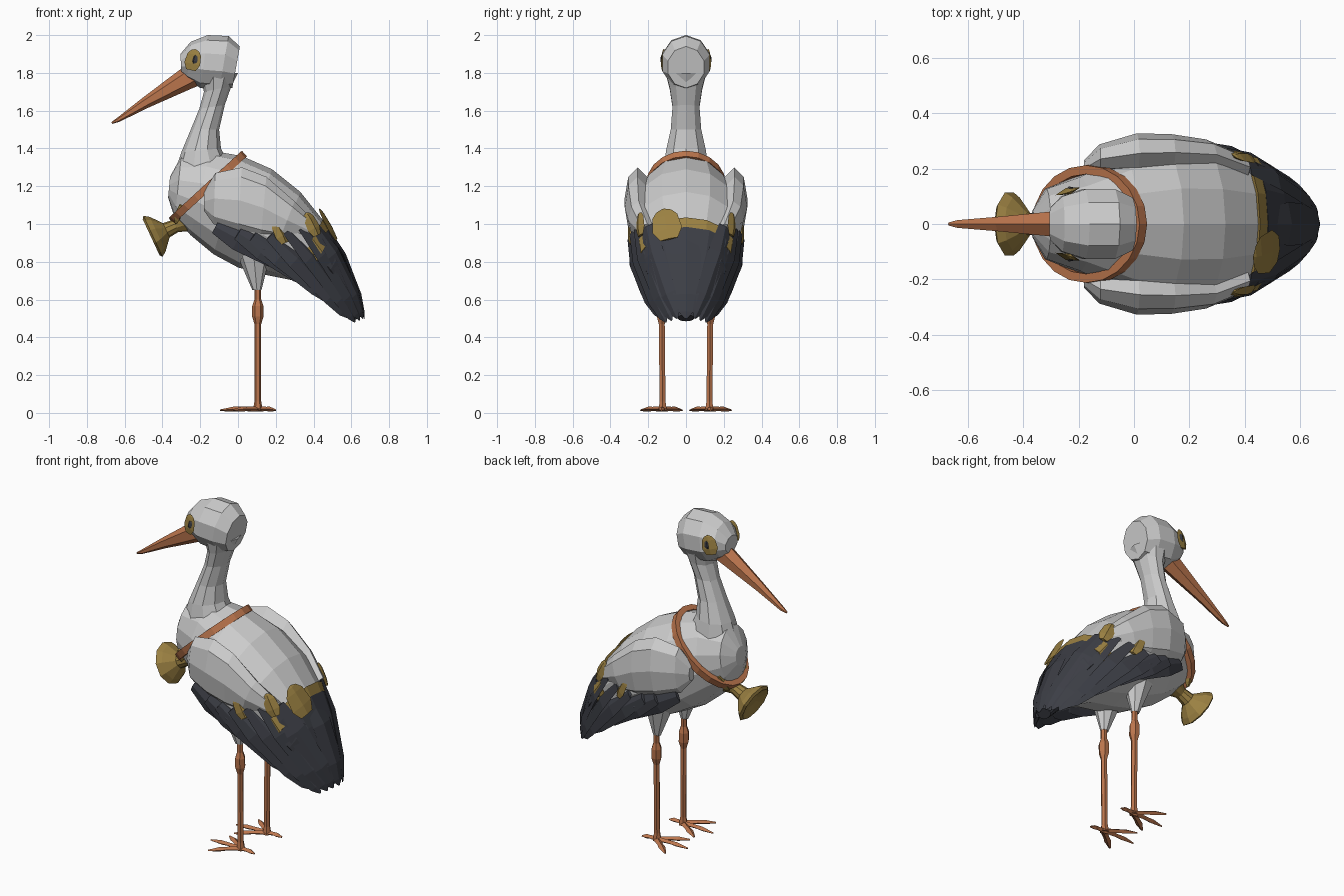
import bpy, bmesh, math
from mathutils import Vector as V

def material(name, rgb):
    m = bpy.data.materials.new(name)
    m.diffuse_color = (*rgb, 1)
    return m

ORANGE = material("orange", (0.5, 0.18, 0.075))
DARK = material("charcoal", (0.045, 0.048, 0.06))
GOLD = material("ochre", (0.33, 0.22, 0.055))

def skin(name, rings, n=10, mat=None, closed=False):
    """Loft through elliptical rings given as (centre, half axis, half axis)."""
    bm = bmesh.new()
    loops = []
    for c, a, b in rings:
        loops.append([bm.verts.new(V(c) + V(a) * math.cos(k * math.tau / n)
                                   + V(b) * math.sin(k * math.tau / n)) for k in range(n)])
    pairs = list(zip(loops, loops[1:] + loops[:1])) if closed else list(zip(loops, loops[1:]))
    for p, q in pairs:
        for k in range(n):
            j = (k + 1) % n
            bm.faces.new((p[k], p[j], q[j], q[k]))
    if not closed:
        bm.faces.new(loops[0])
        bm.faces.new(loops[-1])
    bmesh.ops.recalc_face_normals(bm, faces=bm.faces)
    me = bpy.data.meshes.new(name)
    bm.to_mesh(me)
    bm.free()
    ob = bpy.data.objects.new(name, me)
    bpy.context.collection.objects.link(ob)
    if mat:
        me.materials.append(mat)
    return ob

def side_ring(x1, z1, x2, z2, w, y=0):
    """Ring from two opposite points of the side outline and a half width."""
    a = V((x1, y, z1))
    b = V((x2, y, z2))
    return ((a + b) / 2, (a - b) / 2, V((0, w, 0)))

def profile(name, rows, n=10, mat=None):
    return skin(name, [side_ring(*r) for r in rows], n, mat)

def blade(name, root, tip, normal, width, thick, mat, bulge=0.0,
          shape=((0, .6), (.3, 1), (.75, .85), (.93, .5), (1, .08))):
    """Flat pointed blade with a diamond cross-section."""
    root, tip = V(root), V(tip)
    axis = (tip - root).normalized()
    side = axis.cross(V(normal)).normalized()
    nor = side.cross(axis)
    rings = [(root.lerp(tip, t) + nor * bulge * math.sin(math.pi * t),
              side * width * f, nor * thick * f) for t, f in shape]
    return skin(name, rings, 4, mat)

# Body, neck and head
profile("body", [
    (-.36, 1.25, -.37, 1.14, .05), (-.30, 1.36, -.335, 1.03, .13),
    (-.15, 1.39, -.25, .94, .175), (.02, 1.36, -.13, .84, .25),
    (.18, 1.29, 0, .77, .295), (.33, 1.17, .15, .73, .29),
    (.45, 1.02, .30, .70, .25), (.53, .85, .45, .62, .17), (.61, .6, .57, .53, .06)], 14)
profile("neck", [
    (-.36, 1.2, 0, 1.22, .14), (-.30, 1.38, -.09, 1.40, .11),
    (-.25, 1.5, -.10, 1.5, .085), (-.205, 1.61, -.07, 1.63, .075),
    (-.18, 1.7, -.035, 1.73, .09), (-.2, 1.78, 0, 1.8, .11)], 10)
profile("head", [
    (-.305, 1.90, -.30, 1.80, .06), (-.25, 1.965, -.27, 1.765, .105),
    (-.16, 2.0, -.20, 1.72, .132), (-.05, 1.995, -.10, 1.71, .132),
    (.01, 1.94, -.03, 1.72, .10)], 10)

# Beak
profile("beak", [
    (-.26, 1.86, -.19, 1.74, .06), (-.31, 1.815, -.25, 1.715, .052),
    (-.5, 1.672, -.47, 1.618, .03), (-.64, 1.562, -.63, 1.54, .016),
    (-.67, 1.54, -.667, 1.53, .006)], 6, ORANGE)

# Ochre band and dark tail over the rear of the body
profile("tail_band", [
    (.455, 1.035, .30, .74, .255), (.50, .95, .36, .70, .245)], 14, GOLD)
profile("tail", [
    (.485, .985, .33, .72, .25), (.55, .86, .43, .655, .215),
    (.615, .70, .53, .565, .14), (.665, .52, .61, .485, .045)], 12, DARK)
blade("ochre_patch", (.52, -.09, .92), (.43, -.12, 1.08), (1, -.2, .6), .08, .012, GOLD)
for y in (-.13, 0, .13):
    blade("tail_feather", (.475 - abs(y) * .2, y, .97), (.67 - abs(y) * .25, y * .35, .5),
          (1, y * 2, .4), .08, .015, DARK, .03)

# Shoulder strap
strap = []
for off, grow in ((.02, .012), (-.02, .012), (-.02, -.02), (.02, -.02)):
    c, a, b = side_ring(.025, 1.365, -.345, 1.025, .2)
    nrm = a.cross(b).normalized()
    strap.append((c + nrm * off, a + a.normalized() * grow, b + b.normalized() * grow))
skin("strap", strap, 20, ORANGE, closed=True)

# Horn hanging at the chest
p = V((-.42, 0, .9)).normalized()
skin("horn", [(V((x, 0, z)), p * r, V((0, r, 0))) for x, z, r in (
    (-.24, 1.03, .05), (-.29, 1.01, .055), (-.33, .99, .035), (-.38, .967, .042),
    (-.425, .947, .10), (-.45, .935, .12), (-.46, .93, .105), (-.44, .94, .04))], 10, GOLD)

feathers = [  # root x, y, z, tip x, y, z
    (-.12, .25, .985, .28, .24, .77), (0, .285, .95, .42, .20, .67),
    (.08, .29, .935, .52, .17, .575), (.17, .29, .94, .58, .135, .505),
    (.26, .275, .965, .62, .105, .48), (.34, .25, .985, .645, .075, .49),
    (.41, .205, .985, .662, .045, .5)]

for s, tag in ((-1, "right"), (1, "left")):
    # Folded wing with its dark flight feathers
    profile("wing_" + tag, [
        (-.18, 1.17, -.18, 1.07, .03, s * .2), (-.12, 1.27, -.13, 1.0, .052, s * .235),
        (.02, 1.30, 0, .95, .072, s * .255), (.15, 1.25, .12, .92, .066, s * .258),
        (.30, 1.12, .22, .92, .055, s * .25), (.42, 1.0, .36, .92, .045, s * .205)], 8)
    for i, (x, y, z, u, v, w) in enumerate(feathers):
        k = i * .2
        blade(f"feather_{tag}_{i}", (x, s * y, z), (u, s * v, w), (k, s, k * .5),
              .062, .018, DARK, .03)
    for x, y, z in ((.19, .29, .99), (.36, .245, 1.03)):
        blade("wing_trim_" + tag, (x + .06, s * (y - .005), z - .09), (x, s * y, z + .03),
              (.5, s, .4), .04, .015, GOLD)
    # Eye
    blade("eye_patch_" + tag, (-.25, s * .118, 1.815), (-.225, s * .118, 1.925),
          (-.35, s, 0), .045, .012, GOLD)
    blade("eye_" + tag, (-.235, s * .126, 1.85), (-.225, s * .126, 1.895),
          (-.35, s, 0), .018, .01, DARK)
    # Strap clasp
    blade("clasp_" + tag, (-.30, s * .12, 1.10), (-.33, s * .06, 1.0),
          (-1, s * .5, 0), .025, .02, GOLD)
    # Thigh and leg
    y = s * .13
    skin("thigh_" + tag, [(V((x, y, z)), V((r, 0, 0)), V((0, r * .85, 0))) for x, z, r in (
        (.08, .87, .10), (.09, .76, .062), (.1, .65, .024))], 8)
    skin("leg_" + tag, [(V((.105, y - s * (.65 - z) * .01, z)), V((r, 0, 0)), V((0, r, 0)))
                        for z, r in ((.68, .018), (.6, .018), (.565, .03), (.51, .03),
                                     (.47, .018), (.06, .018), (.012, .026))], 6, ORANGE)
    # Toes
    for j, (tx, ty) in enumerate(((-.095, .12), (-.04, .02), (-.03, .24), (.2, .13))):
        blade(f"toe_{tag}_{j}", (.11, s * .125, .02), (tx, s * ty, .014), (0, 0, 1),
              .02, .014, ORANGE, .004, ((0, 1), (.45, .8), (.65, .95), (1, .3)))
